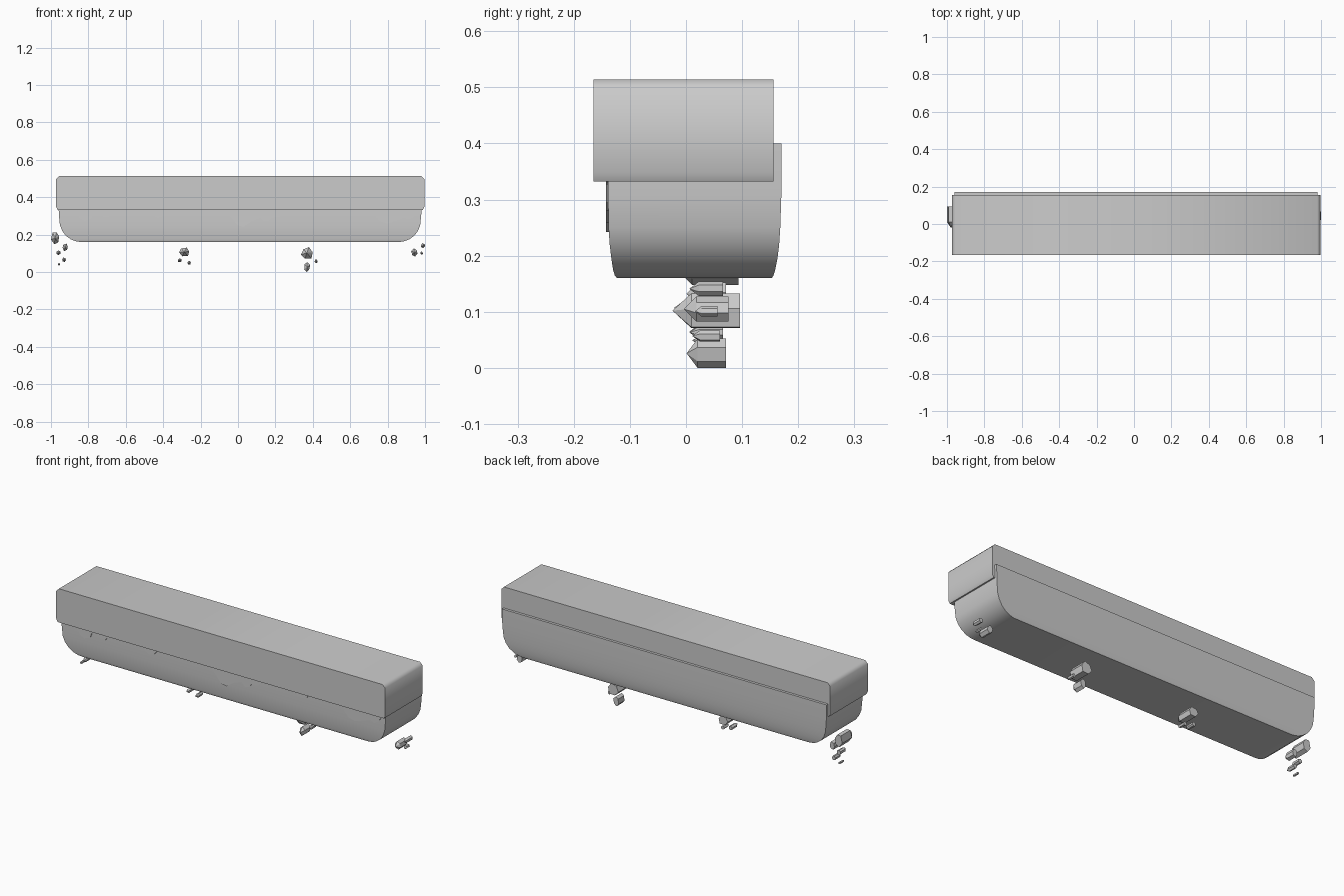
import bpy, bmesh, math, random

if "Cube" in bpy.data.objects:
    bpy.data.objects.remove(bpy.data.objects["Cube"])
random.seed(4)


def make(name, verts, faces, angle=None):
    me = bpy.data.meshes.new(name)
    me.from_pydata(verts, [], faces)
    bm = bmesh.new()
    bm.from_mesh(me)
    bmesh.ops.recalc_face_normals(bm, faces=bm.faces)
    bm.to_mesh(me)
    bm.free()
    ob = bpy.data.objects.new(name, me)
    bpy.context.collection.objects.link(ob)
    if angle:
        bpy.ops.object.select_all(action='DESELECT')
        bpy.context.view_layer.objects.active = ob
        ob.select_set(True)
        bpy.ops.object.shade_smooth_by_angle(angle=math.radians(angle))
    return ob


def loft(name, rings, angle=None):
    """Skin equal-length rings and cap both ends."""
    n = len(rings[0])
    verts = [v for r in rings for v in r]
    faces = [[k * n + i, k * n + (i + 1) % n, (k + 1) * n + (i + 1) % n, (k + 1) * n + i]
             for k in range(len(rings) - 1) for i in range(n)]
    faces += [list(range(n)), list(range((len(rings) - 1) * n, len(verts)))]
    return make(name, verts, faces, angle)


def extrude_y(name, outline, y0, y1, angle=None):
    return loft(name, [[(x, y, z) for x, z in outline] for y in (y0, y1)], angle)


# Top slab with chamfered ends
x0, x1, z0, z1, c = -0.972, 0.996, 0.332, 0.514, 0.016
extrude_y("top_slab", [(x0 + c / 2, z0), (x1 - c / 2, z0), (x1, z0 + c), (x1, z1 - c),
                       (x1 - c, z1), (x0 + c, z1), (x0, z1 - c), (x0, z0 + c)],
          -0.165, 0.156, 50)

# Earth body: (z, end inset, front y, back y), rounded towards the bottom
levels = [(0.40, 0.0, -0.139, 0.170), (0.31, 0.002, -0.139, 0.170),
          (0.25, 0.008, -0.138, 0.168), (0.22, 0.020, -0.136, 0.166),
          (0.195, 0.038, -0.133, 0.163), (0.175, 0.065, -0.130, 0.159),
          (0.165, 0.09, -0.127, 0.156), (0.160, 0.12, -0.123, 0.153)]
loft("earth_body", [[(-0.96 + i, a, z), (0.982 - i, a, z), (0.982 - i, b, z), (-0.96 + i, b, z)]
                    for z, i, a, b in levels], 40)

# Drips hanging over the front: x and depth below the slab
drips = [
    [(-.89, .0), (-.865, .01), (-.845, .05), (-.82, .062), (-.785, .05), (-.775, .024),
     (-.74, .024), (-.72, .04), (-.695, .04), (-.675, .014), (-.64, .0)],
    [(-.49, .0), (-.46, .03), (-.428, .046), (-.40, .035), (-.38, .01), (-.36, .0)],
    [(-.09, .0), (-.043, .037), (0, .088), (.03, .094), (.075, .063), (.12, .046), (.14, .067),
     (.165, .063), (.18, .045), (.22, .04), (.245, .01), (.295, .0)],
    [(.44, .0), (.46, .03), (.48, .036), (.51, .03), (.525, .005), (.53, .0)],
    [(.685, .0), (.73, .03), (.76, .066), (.80, .077), (.845, .062), (.89, .045), (.915, .056),
     (.94, .04), (.963, .01), (.98, .0)],
]
for k, pts in enumerate(drips):
    outline = [(x, 0.336 - d) for x, d in pts] + [(pts[-1][0], 0.35), (pts[0][0], 0.35)]
    extrude_y(f"drip_{k + 1}", outline, -0.143, -0.13)

# Loose stones: x, z, width, height, depth
stones = [
    (-.978, .18, .044, .064, .115), (-.924, .132, .028, .04, .07), (-.960, .103, .022, .024, .06),
    (-.930, .065, .02, .024, .06), (-.957, .041, .011, .013, .04),
    (-.288, .107, .054, .046, .115), (-.312, .063, .02, .022, .06), (-.262, .049, .02, .018, .05),
    (.368, .102, .062, .062, .12), (.370, .026, .032, .052, .07), (.417, .057, .016, .02, .05),
    (.943, .105, .034, .044, .08), (.989, .141, .02, .026, .06), (.982, .101, .014, .018, .04),
]


def stone(name, x, z, w, h, d):
    n = 6
    off = random.uniform(0, 1)
    ring = [(math.cos(off + math.tau * i / n) * random.uniform(.75, 1),
             math.sin(off + math.tau * i / n) * random.uniform(.75, 1)) for i in range(n)]
    us, vs = [p[0] for p in ring], [p[1] for p in ring]
    ring = [(x + w * ((u - min(us)) / (max(us) - min(us)) - .5),
             z + h * ((v - min(vs)) / (max(vs) - min(vs)) - .5)) for u, v in ring]
    back = 0.036 + d / 2
    front = back - d * 0.72
    verts = [(px, back, pz) for px, pz in ring] + [(px, front, pz) for px, pz in ring]
    verts.append((x, back - d, z))
    faces = [list(range(n))]
    for i in range(n):
        j = (i + 1) % n
        faces += [[i, j, n + j, n + i], [n + i, n + j, 2 * n]]
    return make(name, verts, faces)


for k, s in enumerate(stones):
    stone(f"stone_{k + 1}", *s)
